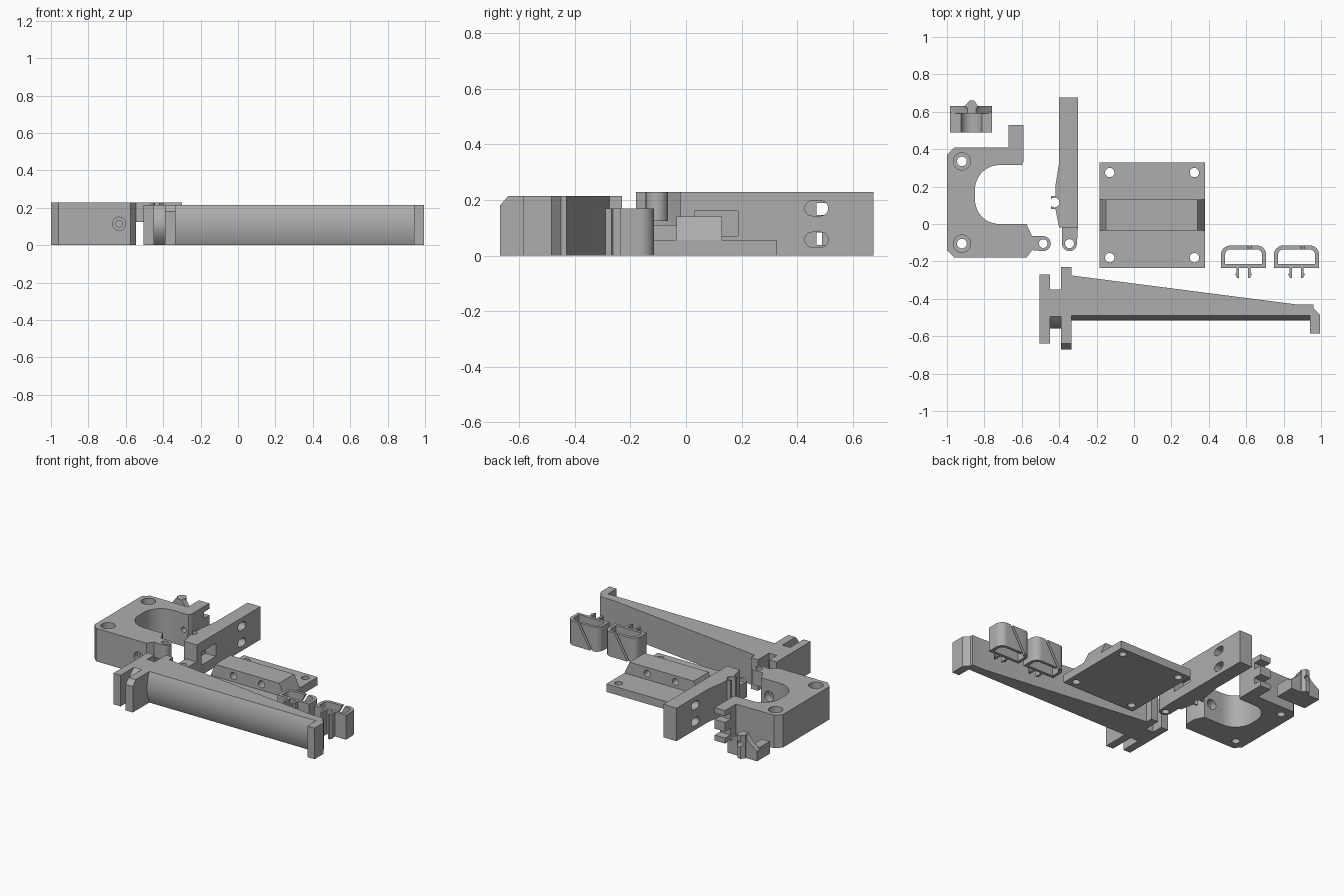
import bpy, bmesh
from math import cos, sin, pi, radians
from mathutils import Vector

if "Cube" in bpy.data.objects:
    bpy.data.objects.remove(bpy.data.objects["Cube"])

grey = bpy.data.materials.new("plain_grey")
grey.use_nodes = True
grey.diffuse_color = (0.42, 0.42, 0.42, 1)
grey.node_tree.nodes["Principled BSDF"].inputs["Base Color"].default_value = grey.diffuse_color

PLACE = {"x": lambda a, b, t: (t, a, b),
         "y": lambda a, b, t: (a, t, b),
         "z": lambda a, b, t: (a, b, t)}


def prism(name, pts, lo, hi, axis="z", shear=0):
    """Extrude a flat outline along an axis; shear slides the far end sideways."""
    bm = bmesh.new()
    place = PLACE[axis]
    low = [bm.verts.new(place(a, b, lo)) for a, b in pts]
    high = [bm.verts.new(place(a + shear, b, hi)) for a, b in pts]
    bm.faces.new(low)
    bm.faces.new(high)
    for i in range(len(pts)):
        j = (i + 1) % len(pts)
        bm.faces.new((low[i], low[j], high[j], high[i]))
    bmesh.ops.recalc_face_normals(bm, faces=bm.faces)
    mesh = bpy.data.meshes.new(name)
    bm.to_mesh(mesh)
    bm.free()
    mesh.materials.append(grey)
    ob = bpy.data.objects.new(name, mesh)
    bpy.context.collection.objects.link(ob)
    return ob


def rect(a0, a1, b0, b1):
    return [(a0, b0), (a1, b0), (a1, b1), (a0, b1)]


def arc(cx, cy, r, start, end, n=12, ry=None):
    ry = r if ry is None else ry
    angles = [radians(start + (end - start) * i / n) for i in range(n + 1)]
    return [(cx + r * cos(t), cy + ry * sin(t)) for t in angles]


def circle(cx, cy, r, n=32):
    return arc(cx, cy, r, 0, 360, n)[:-1]


def slot(cx, cy, half, r):
    return arc(cx + half, cy, r, -90, 90) + arc(cx - half, cy, r, 90, 270)


def boolean(ob, tools, operation):
    """Combine the object with each tool, then discard the tool."""
    for tool in tools:
        tool.hide_render = True
        mod = ob.modifiers.new("combine", "BOOLEAN")
        mod.operation, mod.solver, mod.object = operation, "EXACT", tool
        graph = bpy.context.evaluated_depsgraph_get()
        mesh = bpy.data.meshes.new_from_object(ob.evaluated_get(graph))
        ob.modifiers.clear()
        ob.data = mesh
        bpy.data.objects.remove(tool)


def cut(ob, *args, **kw):
    boolean(ob, [prism("cutter", *args, **kw)], "DIFFERENCE")


def join(ob, *args, **kw):
    boolean(ob, [prism("addition", *args, **kw)], "UNION")


# Long tapered arm with two flanges and a rounded front
TOP = 0.215
MID = TOP / 2


def bulge(back, front):
    return [(back + 0.05, 0)] + [(back, 0)] + \
        arc(back, MID, back - front, 270, 90, 20, ry=MID)[1:-1] + [(back, TOP), (back + 0.05, TOP)]


def shallow(back, front):
    """Circular segment bulging toward the front."""
    s = back - front
    pts = [(back - s * (1 - (2 * i / 16 - 1) ** 2), TOP * i / 16) for i in range(17)]
    return [(back + 0.06, 0)] + pts + [(back + 0.06, TOP)]


arm = prism("tapered_arm", [(-0.36, -0.49), (0.96, -0.49), (0.96, -0.45), (0.945, -0.44),
                            (-0.335, -0.275), (-0.36, -0.275)], 0, TOP)
join(arm, shallow(-0.49, -0.515), -0.36, 0.96, "x")
join(arm, [(0.94, -0.585), (0.995, -0.585), (0.995, -0.485), (0.95, -0.44), (0.94, -0.44)], 0, TOP)
join(arm, [(-0.67, 0), (-0.23, 0), (-0.23, TOP), (-0.64, TOP), (-0.67, 0.18)], -0.39, -0.335, "x")
join(arm, rect(-0.47, -0.37, -0.495, -0.35), 0, TOP)
join(arm, shallow(-0.495, -0.56), -0.47, -0.37, "x")
join(arm, rect(-0.64, -0.27, 0, TOP), -0.505, -0.45, "x")

# C-shaped bracket with a hinge ear
HIGH = 0.228
outline = [(-1, -0.14), (-0.96, -0.18), (-0.575, -0.18), (-0.545, -0.14)]
outline += arc(-0.485, -0.105, 0.04, -90, 90)
outline += [(-0.545, -0.065), (-0.575, 0)]
outline += arc(-0.72, 0.13, 0.13, 270, 180)
outline += arc(-0.72, 0.185, 0.13, 180, 90)
outline += [(-0.6, 0.315), (-0.59, 0.335), (-0.59, 0.53), (-0.67, 0.53),
            (-0.67, 0.41), (-0.96, 0.41), (-1, 0.37)]
bracket = prism("c_bracket", outline, 0, HIGH)
cut(bracket, rect(-0.545, -0.4, -0.2, 0.02), -0.1, 0.125)
cut(bracket, circle(-0.485, -0.105, 0.023), 0, 0.3)
for y in (0.335, -0.105):
    cut(bracket, circle(-0.92, y, 0.026), -0.1, 0.3)
    cut(bracket, circle(-0.92, y, 0.046), 0.13, 0.3)
cut(bracket, circle(-0.635, 0.115, 0.018), -0.3, 0.45, "y")
cut(bracket, circle(-0.635, 0.115, 0.035), -0.3, -0.14, "y")
cut(bracket, circle(-0.635, 0.115, 0.035), -0.05, 0.1, "y")
for z in (0.06, 0.168):
    cut(bracket, rect(0.47, 0.6, z - 0.022, z + 0.022), -0.7, -0.5, "x")

# Lever with a low hinge tip, slots and a window
lever = prism("lever", [(-0.3, -0.02), (-0.3, 0.675), (-0.4, 0.675), (-0.4, 0.33),
                        (-0.42, 0.205), (-0.42, 0.08), (-0.4, -0.02)], 0, HIGH)
join(lever, arc(-0.345, -0.105, 0.04, 180, 360) + [(-0.3, -0.02), (-0.3, 0.02),
                                                  (-0.385, 0.02)], 0, 0.11)
cut(lever, circle(-0.345, -0.105, 0.024), -0.1, 0.3)
for z in (0.17, 0.057):
    cut(lever, slot(0.47, z, 0.015, 0.027), -0.5, -0.2, "x")
for y in (0.087, 0.143):
    join(lever, rect(-0.445, -0.41, y - 0.008, y + 0.008), 0, HIGH)
cut(lever, circle(-0.425, 0.115, 0.026), -0.1, 0.3)
cut(lever, rect(0.03, 0.187, 0.07, 0.16), -0.38, -0.2, "x")

# Small clamp block with a raised back plate
clamp = prism("clamp_block", rect(-0.985, -0.76, 0.49, 0.6), 0, 0.085)
cut(clamp, circle(-0.868, 0.1, 0.058), 0.4, 0.7, "y")
join(clamp, [(-0.985, 0), (-0.76, 0), (-0.76, 0.07), (-0.81, 0.11), (-0.845, 0.16),
             (-0.89, 0.16), (-0.925, 0.11), (-0.985, 0.07)], 0.59, 0.63, "y")
join(clamp, [(-0.9, 0.62), (-0.837, 0.62), (-0.837, 0.635), (-0.855, 0.66),
             (-0.88, 0.66), (-0.9, 0.635)], 0, 0.16)
cut(clamp, circle(-0.868, 0.1, 0.02), 0.4, 0.8, "y")

# Mounting plate with a ridge
plate = prism("mounting_plate", rect(-0.185, 0.38, -0.235, 0.328), 0, 0.055)
join(plate, [(-0.185, 0.03), (0.38, 0.03), (0.38, 0.055), (0.34, 0.14),
             (-0.15, 0.14), (-0.185, 0.055)], -0.035, 0.13, "y")
for x in (-0.13, 0.323):
    for y in (-0.18, 0.275):
        cut(plate, circle(x, y, 0.025), -0.1, 0.2)
for x in (-0.01, 0.205):
    cut(plate, circle(x, 0.097, 0.024), -0.2, 0.3, "y")


# Pair of hollow clips with hooked prongs
def loop(x0, x1, y0, y1, r):
    return [(x0, y0), (x1, y0)] + arc(x1 - r, y1 - r, r, 0, 90, 8) + arc(x0 + r, y1 - r, r, 90, 180, 8)


clips = []
for number, x in enumerate((0.465, 0.748)):
    clip = prism(f"clip_{number + 1}", loop(x, x + 0.242, -0.235, -0.115, 0.05), 0, 0.17)
    cut(clip, loop(x + 0.022, x + 0.22, -0.215, -0.135, 0.03), -0.1, 0.3)
    for side, px in ((-1, x + 0.09), (1, x + 0.152)):
        join(clip, [(px - side * 0.007, -0.225), (px + side * 0.007, -0.225),
                    (px + side * 0.007, -0.262), (px + side * 0.014, -0.268),
                    (px + side * 0.003, -0.29), (px - side * 0.007, -0.29)], 0, 0.17)
    cut(clip, rect(x + 0.04, x + 0.06, -0.15, -0.08), -0.01, 0.18, shear=0.11)
    clips.append(clip)

# Smooth the curved walls and keep the crisp edges
bpy.ops.object.select_all(action="DESELECT")
for ob in [arm, bracket, lever, clamp, plate] + clips:
    ob.select_set(True)
    bpy.context.view_layer.objects.active = ob
bpy.ops.object.shade_smooth_by_angle(angle=radians(25))
